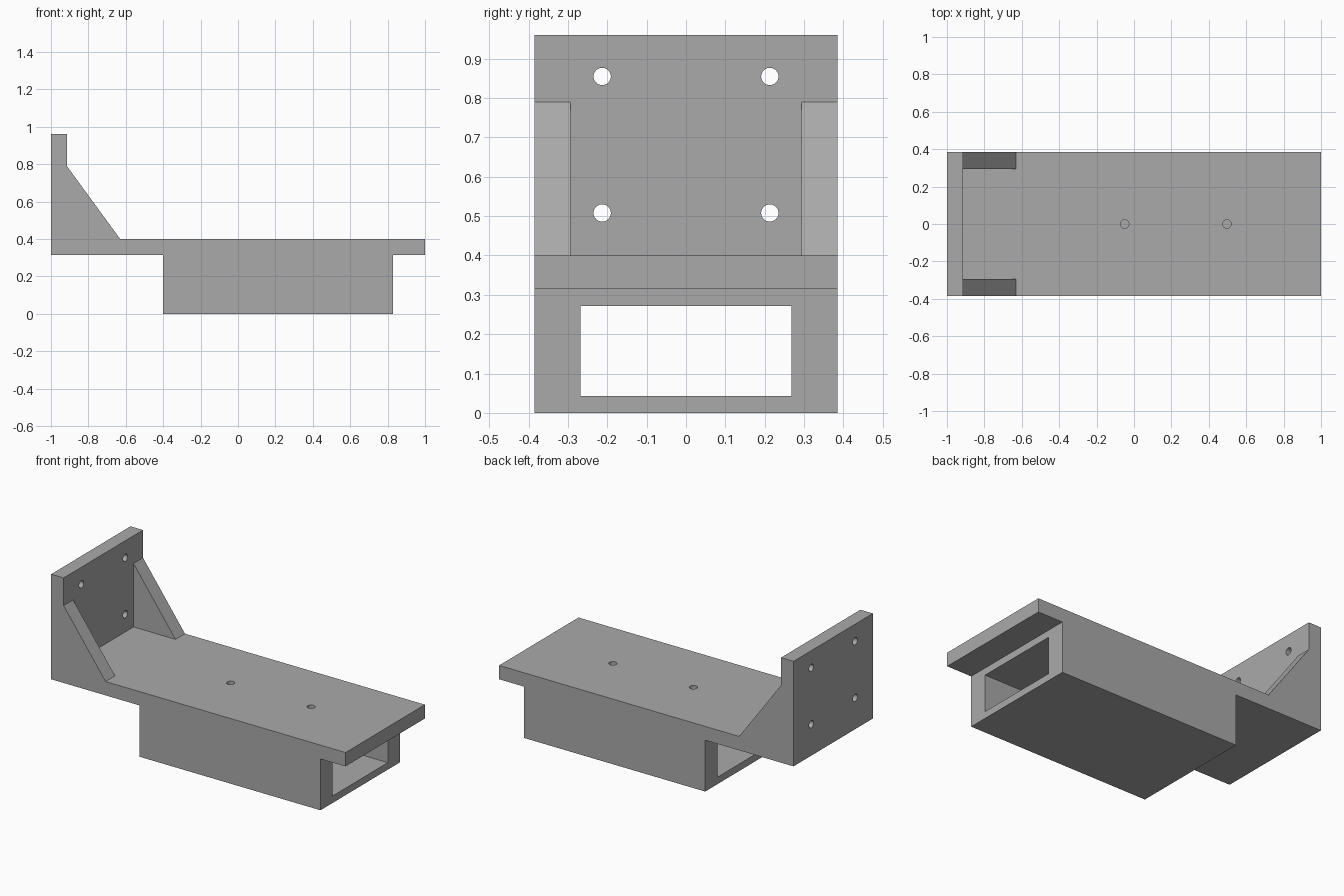
import bpy, bmesh, math
from mathutils import Vector

cube = bpy.data.objects.get("Cube")
if cube:
    bpy.data.objects.remove(cube, do_unlink=True)

WIDTH = 0.77           # overall depth in y
DECK_TOP, DECK_LOW = 0.40, 0.315
PLATE_X = -0.915       # inner face of the upright plate

grey = bpy.data.materials.new("plain grey")
grey.use_nodes = True
colour = (0.4, 0.4, 0.4, 1)
grey.diffuse_color = colour
grey.node_tree.nodes["Principled BSDF"].inputs["Base Color"].default_value = colour


def finish(name, bm):
    bmesh.ops.recalc_face_normals(bm, faces=bm.faces)
    mesh = bpy.data.meshes.new(name)
    bm.to_mesh(mesh)
    bm.free()
    mesh.materials.append(grey)
    obj = bpy.data.objects.new(name, mesh)
    bpy.context.collection.objects.link(obj)
    return obj


def prism(name, profile, width):
    """Extrude an x-z outline along y, centred on y = 0."""
    bm = bmesh.new()
    face = bm.faces.new([bm.verts.new((x, -width / 2, z)) for x, z in profile])
    out = bmesh.ops.extrude_face_region(bm, geom=[face])
    verts = [v for v in out["geom"] if isinstance(v, bmesh.types.BMVert)]
    bmesh.ops.translate(bm, verts=verts, vec=(0, width, 0))
    return finish(name, bm)


def drill(name, centre, axis, radius, length):
    bm = bmesh.new()
    bmesh.ops.create_cone(bm, cap_ends=True, segments=32, radius1=radius,
                          radius2=radius, depth=length)
    obj = finish(name, bm)
    obj.data.transform(Vector(axis).to_track_quat('Z', 'Y').to_matrix().to_4x4())
    obj.location = centre
    return obj


def cut(target, cutter):
    cutter.hide_render = True
    mod = target.modifiers.new(cutter.name, 'BOOLEAN')
    mod.operation, mod.solver, mod.object = 'DIFFERENCE', 'EXACT', cutter
    bpy.context.view_layer.objects.active = target
    bpy.ops.object.modifier_apply(modifier=mod.name)
    bpy.data.objects.remove(cutter, do_unlink=True)


# Whole bracket outline: upright, gusset slope, deck and box below
bracket = prism("mounting_bracket", [
    (-1, DECK_LOW), (-0.40, DECK_LOW), (-0.40, 0), (0.83, 0),
    (0.83, DECK_LOW), (1, DECK_LOW), (1, DECK_TOP), (-0.63, DECK_TOP),
    (PLATE_X, 0.79), (PLATE_X, 0.96), (-1, 0.96)], WIDTH)

# Space between the two gussets
cut(bracket, prism("gusset_gap", [(PLATE_X, DECK_TOP), (-0.5, DECK_TOP),
                                  (-0.5, 1.1), (PLATE_X, 1.1)], 0.586))

# Rectangular tunnel through the box
cut(bracket, prism("tunnel", [(-0.6, 0.043), (0.95, 0.043),
                              (0.95, 0.271), (-0.6, 0.271)], 0.536))

# Screw holes from the deck into the tunnel
for x in (-0.05, 0.497):
    cut(bracket, drill("deck_hole", (x, 0, 0.35), (0, 0, 1), 0.023, 0.3))

# Four mounting holes in the upright
for y in (-0.213, 0.213):
    for z in (0.508, 0.855):
        cut(bracket, drill("wall_hole", (-0.96, y, z), (1, 0, 0), 0.022, 0.2))

# Smooth hole walls, sharp edges elsewhere
bpy.ops.object.select_all(action='DESELECT')
bracket.select_set(True)
bpy.context.view_layer.objects.active = bracket
bpy.ops.object.shade_smooth_by_angle(angle=math.radians(30))
